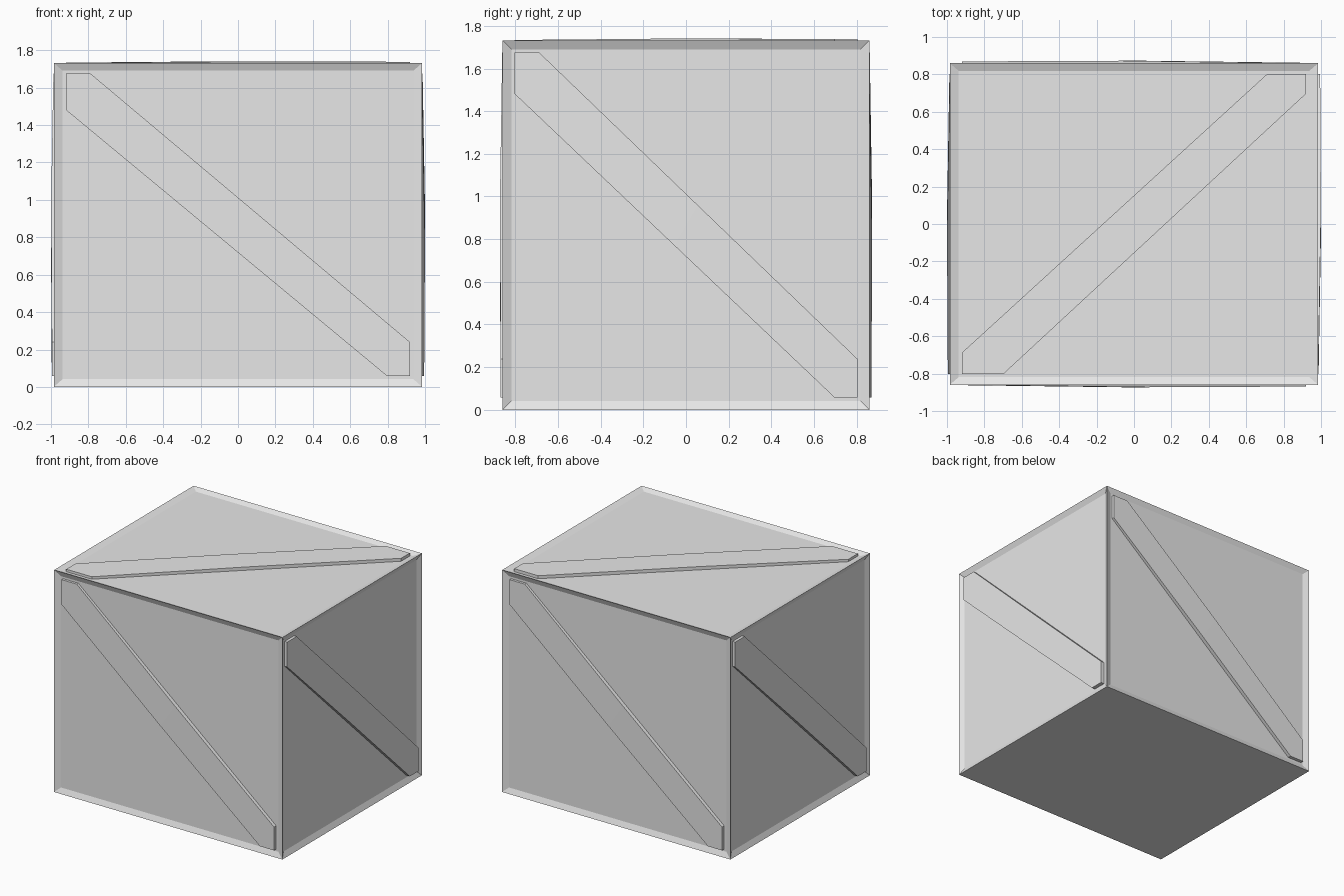
import bpy, bmesh
from math import pi
from mathutils import Matrix, Vector

if "Cube" in bpy.data.objects:
    bpy.data.objects.remove(bpy.data.objects["Cube"])

SIZE = Vector((1.97, 1.72, 1.732))
FIT = Matrix.Translation((0, 0, SIZE.z / 2)) @ Matrix.Diagonal((*SIZE, 1))

grey = bpy.data.materials.new("light grey")
grey.use_nodes = True
grey.diffuse_color = (0.8, 0.8, 0.8, 1)
grey.node_tree.nodes["Principled BSDF"].inputs["Base Color"].default_value = (0.8, 0.8, 0.8, 1)


def finish(bm, name):
    bmesh.ops.recalc_face_normals(bm, faces=bm.faces)
    mesh = bpy.data.meshes.new(name)
    bm.to_mesh(mesh)
    bm.free()
    mesh.materials.append(grey)
    obj = bpy.data.objects.new(name, mesh)
    bpy.context.collection.objects.link(obj)


# Crate body: a unit box with recessed panels on all sides but the bottom
bm = bmesh.new()
bmesh.ops.create_cube(bm, size=1)
bm.normal_update()
panels = [f for f in bm.faces if f.normal.z > -0.5]
bmesh.ops.inset_individual(bm, faces=panels, thickness=0.034, depth=-0.01)
bm.transform(FIT)
finish(bm, "crate_body")

# Brace outline on a unit side, running from upper left to lower right
UPPER_END = [(-0.467, 0.355), (-0.467, 0.467), (-0.4, 0.467)]
LOWER_END = [(0.467, -0.362), (0.467, -0.467), (0.405, -0.467)]
MIDDLE = [(0.033, 0.053), (-0.031, -0.056)]


def brace(name, turn, rise):
    """Shallow plank, highest at its middle, almost flush at its upper end."""
    bm = bmesh.new()

    def add(points, height):
        return [bm.verts.new((u, v, height)) for u, v in points]

    upper = add(UPPER_END, 0.501)
    lower = add(LOWER_END, 0.5 + rise * 0.7)
    middle = add(MIDDLE, 0.5 + rise)
    top = [bm.faces.new(upper + middle), bm.faces.new([middle[0]] + lower + [middle[1]])]
    walls = bmesh.ops.extrude_face_region(bm, geom=top, use_keep_orig=True)
    for item in walls["geom"]:
        if isinstance(item, bmesh.types.BMVert):
            item.co.z = 0.485
    bm.transform(FIT @ turn)
    finish(bm, name)


# Diagonal braces on the four walls and the lid
upright = Matrix.Rotation(pi / 2, 4, "X")
for i, side in enumerate(("front", "left", "back", "right")):
    brace(side + "_brace", Matrix.Rotation(i * pi / 2, 4, "Z") @ upright, 0.0075)
brace("top_brace", Matrix.Rotation(pi / 2, 4, "Z"), 0.005)
